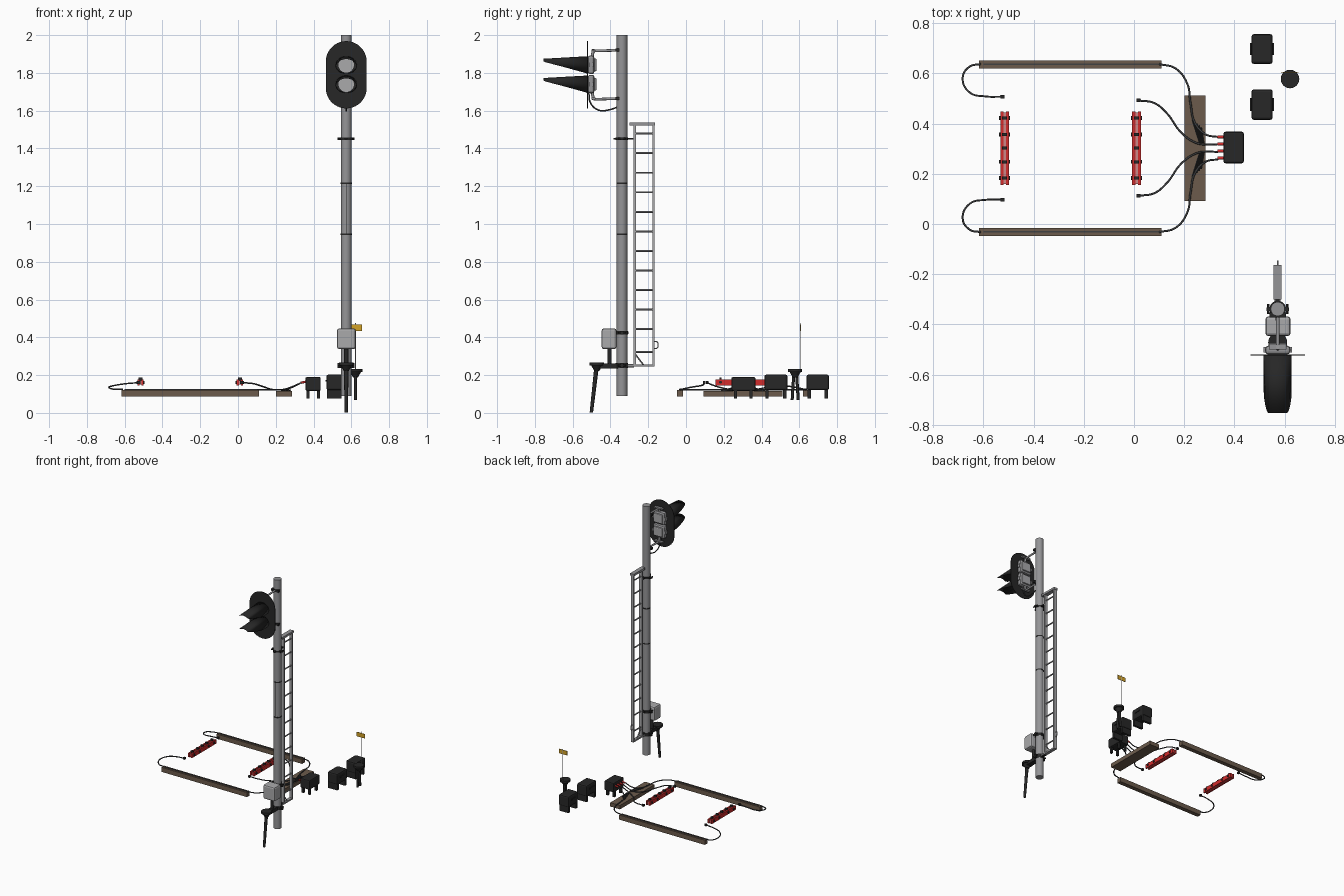
import bpy, bmesh, math
from mathutils import Vector

if "Cube" in bpy.data.objects:
    bpy.data.objects.remove(bpy.data.objects["Cube"])

def mat(name, r, g, b):
    m = bpy.data.materials.new(name)
    m.diffuse_color = (r, g, b, 1)
    m.use_nodes = True
    m.node_tree.nodes["Principled BSDF"].inputs["Base Color"].default_value = m.diffuse_color
    return m

BLACK = mat("black", .02, .02, .02)
CABLE = mat("cable_grey", .05, .052, .055)
STEEL = mat("pole_grey", .30, .30, .31)
LIGHT = mat("light_grey", .40, .40, .41)
BROWN = mat("wood_brown", .15, .105, .072)
RED = mat("red", .65, .025, .025)
PALE = mat("pale_red", .6, .25, .25)
YELLOW = mat("yellow", .65, .36, .02)

def finish(name, bm, m, smooth=False):
    me = bpy.data.meshes.new(name)
    bmesh.ops.recalc_face_normals(bm, faces=bm.faces[:])
    bm.to_mesh(me)
    bm.free()
    ob = bpy.data.objects.new(name, me)
    bpy.context.collection.objects.link(ob)
    me.materials.append(m)
    if smooth:
        bpy.ops.object.select_all(action='DESELECT')
        ob.select_set(True)
        bpy.context.view_layer.objects.active = ob
        bpy.ops.object.shade_smooth_by_angle(angle=math.radians(40))
    return ob

def box(name, x, y, z, m, bevel=0):
    """box from (lo, hi) ranges"""
    bm = bmesh.new()
    bmesh.ops.create_cube(bm, size=1)
    for v in bm.verts:
        v.co = [(a + b) / 2 + c * (b - a) for (a, b), c in zip((x, y, z), v.co)]
    if bevel:
        bmesh.ops.bevel(bm, geom=bm.edges[:], offset=bevel, segments=2, affect='EDGES', profile=.5)
    return finish(name, bm, m)

def rod(name, p, q, r1, m, r2=None, n=12):
    """cylinder or cone from p to q"""
    p, q = Vector(p), Vector(q)
    d = q - p
    bm = bmesh.new()
    bmesh.ops.create_cone(bm, cap_ends=True, segments=n, radius1=r1, radius2=r1 if r2 is None else r2, depth=d.length)
    rot = d.to_track_quat('Z', 'Y')
    for v in bm.verts:
        v.co = rot @ v.co + (p + q) / 2
    return finish(name, bm, m, True)

def cable(name, pts, r, m=CABLE):
    """round tube through the points"""
    cu = bpy.data.curves.new(name, 'CURVE')
    cu.dimensions = '3D'
    cu.bevel_depth, cu.bevel_resolution, cu.resolution_u = r, 2, 8
    cu.use_fill_caps = True
    sp = cu.splines.new('BEZIER')
    sp.bezier_points.add(len(pts) - 1)
    for b, p in zip(sp.bezier_points, pts):
        b.co = p
        b.handle_left_type = b.handle_right_type = 'AUTO'
    cu.materials.append(m)
    ob = bpy.data.objects.new(name, cu)
    bpy.context.collection.objects.link(ob)

PX, PY = .573, -.339

# signal pole with clamps and cover seam
rod("pole", (PX, PY, .09), (PX, PY, 2), .028, STEEL, n=32)
for z in (1.215, .945):
    rod("pole_band", (PX, PY, z - .004), (PX, PY, z + .004), .0295, BLACK, n=32)
box("cover_seam", (PX - .0015, PX + .0015), (PY - .029, PY - .026), (.945, 1.215), BLACK)
for z, h, y0, y1 in ((1.452, .012, -.384, -.275), (.424, .02, -.38, -.305), (.25, .026, -.40, -.275)):
    rod("clamp_ring", (PX, PY, z - h / 2), (PX, PY, z + h / 2), .033, BLACK, n=24)
    box("clamp_ears", (PX - .045, PX + .045), (PY - .007, PY + .007), (z - h / 2, z + h / 2), BLACK)
    box("clamp_bar", (PX - .008, PX + .008), (y0, y1), (z - h / 3, z + h / 3), BLACK)
    for s in (-1, 1):
        rod("clamp_bolt", (PX + s * .038, PY - .02, z), (PX + s * .038, PY + .02, z), .005, BLACK, n=6)

# signal backboard
bm = bmesh.new()
rim = []
for k in range(48):
    a = 2 * math.pi * (k + .5) / 48
    s = math.sin(a)
    rim.append(bm.verts.new((PX + .108 * math.cos(a), -.524, 1.79 + .108 * s + math.copysign(.07, s))))
face = bm.faces.new(rim)
ext = bmesh.ops.extrude_face_region(bm, geom=[face])
for v in ext['geom']:
    if isinstance(v, bmesh.types.BMVert):
        v.co.y += .004
finish("backboard", bm, BLACK)

# lamps: lens, sloped hood, rear housing
for zc in (1.842, 1.74):
    rod("lens", (PX, -.522, zc), (PX, -.530, zc), .041, LIGHT, n=24)
    bm = bmesh.new()
    base, tip = [], []
    for k in range(33):
        a = math.radians(-170 + 340 * k / 32)
        c = math.cos(a)
        t = max(.01, min(1, (c + .98) / 1.67))
        x, z = PX + .056 * math.sin(a), zc + .046 * c
        base.append(bm.verts.new((x, -.523, z)))
        tip.append(bm.verts.new((x, -.523 - .231 * t, z - .013 * t)))
    for k in range(32):
        bm.faces.new((base[k], base[k + 1], tip[k + 1], tip[k]))
    hood = finish("lamp_hood", bm, BLACK, True)
    hood.modifiers.new("thickness", 'SOLIDIFY').thickness = .002
    box("lamp_housing", (PX - .05, PX + .05), (-.52, -.485), (zc - .048, zc + .05), STEEL, .012)
    box("housing_cover", (PX - .036, PX + .036), (-.49, -.474), (zc - .034, zc + .034), LIGHT, .006)
    for s in (-1, 1):
        box("housing_latch", (PX + s * .052 - .005, PX + s * .052 + .005), (-.512, -.49), (zc - .012, zc + .012), STEEL)

# head brackets and cable
for z, zi in ((1.92, 1.885), (1.664, 1.70)):
    rod("bracket_arm", (PX, -.49, z - .004), (PX, -.36, z), .007, STEEL)
    rod("bracket_upright", (PX, -.49, z + (.006 if z > 1.8 else -.006)), (PX, -.497, zi), .008, STEEL)
    box("bracket_clamp", (PX - .032, PX + .032), (-.373, -.352), (z - .008, z + .008), BLACK)
    box("bracket_strap", (PX - .035, PX + .035), (-.50, -.48), (z - .005, z + .005), STEEL)
cable("head_cable", [(PX, -.515, 1.70), (PX, -.505, 1.64), (PX, -.46, 1.602), (PX, -.405, 1.605), (PX, -.36, 1.62)], .004)

# ladder
for y in (-.272, -.172):
    box("ladder_rail", (PX - .012, PX + .012), (y - .006, y + .006), (.25, 1.535), LIGHT)
for k in range(12):
    z = .31 + .1035 * k + (.012 if k == 0 else .03)
    if z < 1.5:
        rod("ladder_rung", (PX, -.272, z), (PX, -.172, z), .005, STEEL, n=8)
box("ladder_top", (PX - .016, PX + .016), (-.30, -.163), (1.522, 1.538), STEEL)
box("ladder_foot", (PX - .012, PX + .012), (-.31, -.166), (.245, .256), STEEL)
rod("ladder_brace", (PX, -.268, .31), (PX, -.222, .25), .004, STEEL, n=8)
cable("ladder_loop", [(PX, -.168, .378), (PX, -.152, .375), (PX, -.148, .36), (PX, -.152, .344), (PX, -.168, .341)], .003, LIGHT)

# junction box on the pole
box("junction_box", (.524, .624), (-.447, -.368), (.338, .447), LIGHT, .012)
rod("box_post", (PX, -.405, .25), (PX, -.405, .34), .011, BLACK)
box("stake_arm", (PX - .018, PX + .018), (-.46, -.35), (.236, .262), BLACK)

# funnel headed stakes
def funnel(name, x, y, z, r):
    rod(name + "_cap", (x, y, z - .016), (x, y, z), r, BLACK, n=24)
    rod(name + "_cone", (x, y, z - .045), (x, y, z - .016), .013, BLACK, r * .8, n=24)

funnel("front_stake", PX, -.472, .267, .038)
rod("front_stake_shaft", (PX, -.501, .002), (PX, -.474, .24), .009, BLACK, .012)
funnel("rear_stake", .622, .578, .233, .037)
for s in (-1, 1):
    rod("rear_stake_leg", (.622, .578 + s * .016, .068), (.622, .578 + s * .008, .2), .008, BLACK)

# flag
rod("flag_staff", (.622, .607, .22), (.622, .607, .475), .002, LIGHT, n=8)
box("flag", (.586, .656), (.603, .606), (.434, .467), YELLOW)

# planks
YM = .3025
for s in (-1, 1):
    y = YM + s * .334
    box("long_plank", (-.617, .11), (y - .016, y + .016), (.087, .122), BROWN)
    box("plank_cable", (-.60, .10), (y - .003, y + .003), (.12, .1255), CABLE)
box("cross_plank", (.202, .285), (.092, .512), (.087, .117), BROWN)

# red bar pairs with black clips
for xc in (-.516, .010):
    for s in (-1, 1):
        x = xc + s * .011
        box("red_bar", (x - .006, x + .006), (.156, .449), (.146, .177), RED)
    box("bar_core", (xc - .005, xc + .005), (.16, .445), (.15, .172), PALE)
    for y in (.422, .357, .3025, .248, .183):
        w = .014 if y == .3025 else .022
        rod("bar_clip", (xc - w, y, .162), (xc + w, y, .162), .008, BLACK, n=10)
        box("clip_top", (xc - .01, xc + .01), (y - .006, y + .006), (.17, .188), BLACK)

# control box with four legs and red plugs
box("control_box", (.357, .438), (.242, .368), (.117, .19), BLACK, .008)
for x in (.37, .425):
    for y in (.262, .343):
        box("control_leg", (x - .008, x + .008), (y - .008, y + .008), (.075, .12), BLACK)
for y in (.347, .319, .291, .263):
    rod("plug", (.333, y, .160), (.36, y, .165), .006, RED, n=10)

# two hooded cases standing on side panels
for y0, y1 in ((.415, .537), (.638, .757)):
    box("case", (.468, .553), (y0, y1), (.12, .203), BLACK, .01)
    for y in (y0 + .014, y1 - .014):
        box("case_side", (.472, .549), (y - .009, y + .009), (.077, .13), BLACK)
    for x in (.467, .554):
        box("case_handle", (x - .004, x + .004), (y0 + .035, y1 - .035), (.165, .175), BLACK)

# cables, mirrored front to back
for s in (-1, 1):
    def path(pts):
        return [(x, YM + s * y, z) for x, y, z in pts]
    cable("loop_cable", path([(-.61, .335, .125), (-.655, .325, .125), (-.683, .28, .135), (-.655, .222, .145),
                              (-.59, .206, .155), (-.525, .205, .16)]), .004)
    cable("plank_lead", path([(.10, .335, .122), (.165, .318, .122), (.213, .255, .122), (.225, .18, .122),
                              (.243, .10, .123), (.285, .055, .135), (.335, .0445, .160)]), .004)
    cable("bar_lead", path([(.02, .19, .16), (.08, .18, .155), (.13, .14, .14), (.19, .06, .123),
                            (.245, .022, .125), (.29, .014, .14), (.335, .0155, .160)]), .004)
    for x in (-.524, .018):
        y = YM + s * (.205 if x < 0 else .19)
        box("cable_end", (x - .008, x + .008), (y - .007, y + .007), (.153, .168), BLACK)
    # bundled ties on the cross plank
    for k in range(5):
        rod("cable_tie", path([(.232 + .009 * k, .115 - .008 * k, .119)])[0],
            path([(.262 + .004 * k, .02, .121)])[0], .004, BLACK, n=6)
